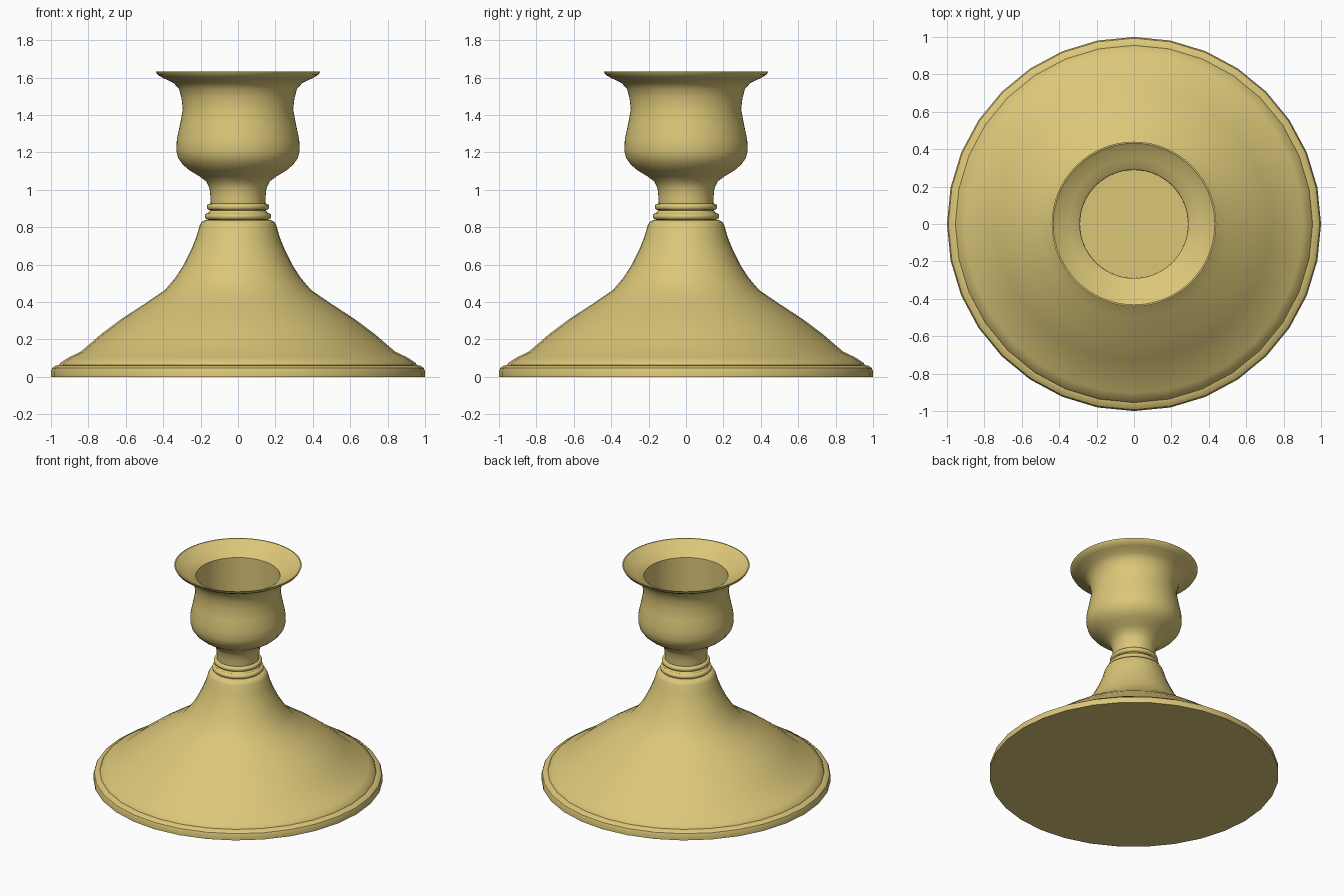
import bpy, bmesh, math

cube = bpy.data.objects.get("Cube")
if cube:
    bpy.data.objects.remove(cube, do_unlink=True)

# Brass
brass = bpy.data.materials.new("pale brass")
brass.use_nodes = True
colour = (0.71, 0.57, 0.19, 1)
brass.diffuse_color = colour
brass.node_tree.nodes["Principled BSDF"].inputs["Base Color"].default_value = colour


def lathe(name, profile, sides, sharp=35):
    """Spin a (radius, height) profile round z and cap both ends."""
    bm = bmesh.new()
    rings = []
    for r, z in profile:
        rings.append([bm.verts.new((r * math.cos(math.tau * i / sides),
                                    r * math.sin(math.tau * i / sides), z))
                      for i in range(sides)])
    for a, b in zip(rings, rings[1:]):
        for i in range(sides):
            j = (i + 1) % sides
            bm.faces.new((a[i], a[j], b[j], b[i]))
    bm.faces.new(rings[0][::-1])
    bm.faces.new(rings[-1])
    bmesh.ops.recalc_face_normals(bm, faces=bm.faces)
    mesh = bpy.data.meshes.new(name)
    bm.to_mesh(mesh)
    bm.free()
    mesh.materials.append(brass)
    obj = bpy.data.objects.new(name, mesh)
    bpy.context.collection.objects.link(obj)
    bpy.ops.object.select_all(action="DESELECT")
    obj.select_set(True)
    bpy.context.view_layer.objects.active = obj
    bpy.ops.object.shade_smooth_by_angle(angle=math.radians(sharp))
    return obj


def bead(radius, height, half):
    """Half-round profile of a moulded ring."""
    steps = [math.pi * (i / 6 - 0.5) for i in range(7)]
    return [(radius - half + half * math.cos(t), height + half * math.sin(t))
            for t in steps]


# Flared foot with a stepped lip
lathe("base", [
    (1, 0), (1, .03), (.993, .048), (.975, .06), (.955, .063),
    (.95, .075), (.905, .104), (.84, .135), (.73, .23), (.62, .312),
    (.5, .39), (.39, .465), (.335, .53), (.29, .6), (.25, .68),
    (.222, .75), (.205, .81), (.195, .828), (.175, .838)], 32)

# Two moulded rings on the neck
lathe("collar", [(.165, .83)] + bead(.178, .858, .018) + [(.155, .882)]
      + bead(.167, .909, .018) + [(.14, .928)], 64)

# Candle cup: neck, bulb, flared rim, then the socket inside
lathe("candle_cup", [
    (.145, .9), (.147, .96), (.152, 1.01), (.17, 1.045), (.21, 1.075),
    (.26, 1.105), (.295, 1.135), (.32, 1.17), (.33, 1.21), (.327, 1.27),
    (.31, 1.35), (.295, 1.43), (.302, 1.49), (.315, 1.54), (.345, 1.572),
    (.4, 1.598), (.43, 1.615), (.44, 1.634), (.432, 1.634), (.41, 1.618),
    (.35, 1.588), (.31, 1.57), (.29, 1.555), (.288, 1.15)], 64)
